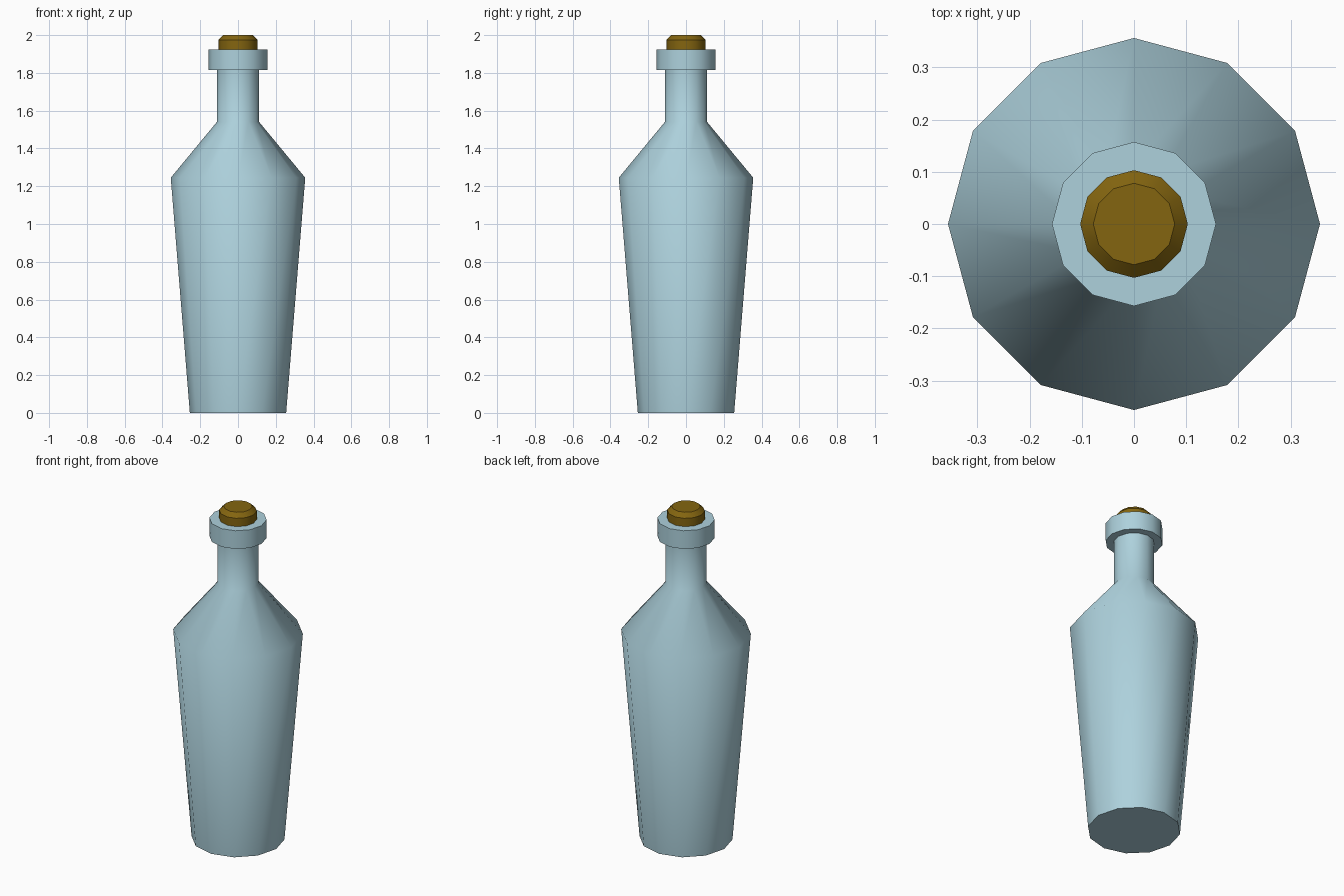
import bpy, bmesh
from math import radians, cos, sin, tau

if "Cube" in bpy.data.objects:
    bpy.data.objects.remove(bpy.data.objects["Cube"])

SIDES = 12


def material(name, color):
    m = bpy.data.materials.new(name)
    m.diffuse_color = (*color, 1)
    m.use_nodes = True
    m.node_tree.nodes["Principled BSDF"].inputs["Base Color"].default_value = m.diffuse_color
    return m


def lathe(name, profile, mat, angle):
    """Closed turned solid from (radius, height) points, bottom to top."""
    bm = bmesh.new()
    rings = [[bm.verts.new((r * cos(tau * i / SIDES), r * sin(tau * i / SIDES), z))
              for i in range(SIDES)] for r, z in profile]
    for a, b in zip(rings, rings[1:]):
        for i in range(SIDES):
            j = (i + 1) % SIDES
            bm.faces.new((a[i], a[j], b[j], b[i]))
    bm.faces.new(rings[0][::-1])
    bm.faces.new(rings[-1])
    mesh = bpy.data.meshes.new(name)
    bm.to_mesh(mesh)
    bm.free()
    mesh.materials.append(mat)
    obj = bpy.data.objects.new(name, mesh)
    bpy.context.collection.objects.link(obj)
    bpy.ops.object.select_all(action='DESELECT')
    obj.select_set(True)
    bpy.context.view_layer.objects.active = obj
    bpy.ops.object.shade_smooth_by_angle(angle=radians(angle))
    return obj


glass = material("pale_blue_glass", (0.42, 0.64, 0.72))
cork = material("cork", (0.23, 0.13, 0.005))

# Tapered body, shoulder, neck and lip in one turned shape
lathe("bottle", [(0.255, 0), (0.356, 1.245), (0.112, 1.54), (0.112, 1.815),
                 (0.157, 1.815), (0.157, 1.925)], glass, 60)

# Stopper with a chamfered top, seated in the lip
lathe("stopper", [(0.103, 1.85), (0.103, 1.975), (0.078, 2.0)], cork, 40)
